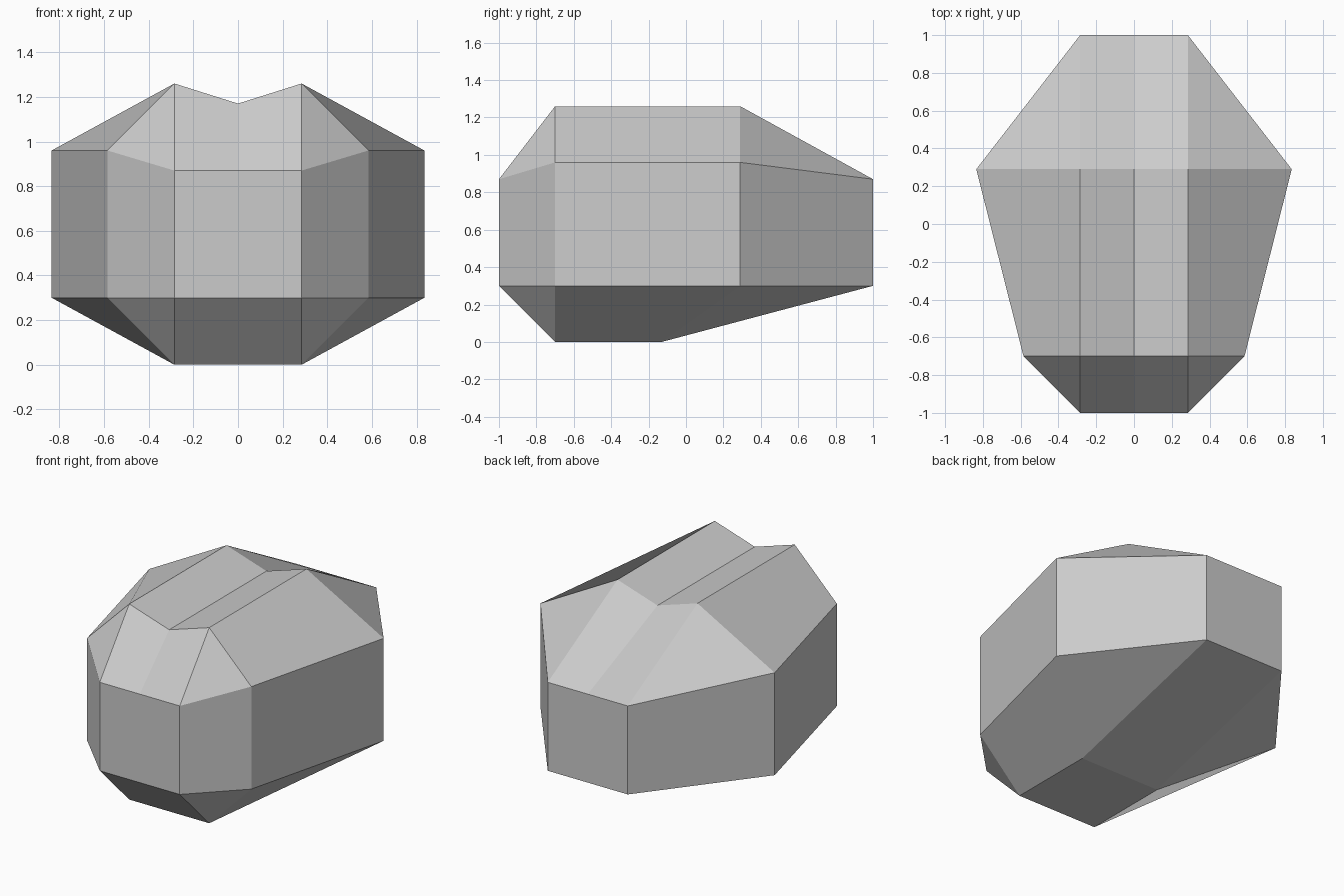
import bpy
import bmesh

if "Cube" in bpy.data.objects:
    bpy.data.objects.remove(bpy.data.objects["Cube"])

# Right half outline of the body, front centre to back centre: x, y, upper rim z
OUTLINE = [(0, -1, .87), (.285, -1, .87), (.585, -.7, .96),
           (.835, .29, .96), (.285, 1, .87), (0, 1, .87)]
WALL_BOTTOM = 0.30

bm = bmesh.new()


def loop(points):
    return [bm.verts.new(p) for p in points]


def cap(rim, inner, flip=False):
    """Join a six-point rim to a four-point inner plateau with flat facets."""
    r, i = rim, inner
    facets = [(r[0], r[1], i[1], i[0]), (i[1], r[1], r[2]),
              (i[1], r[2], r[3], i[2]), (i[2], r[3], r[4]),
              (i[2], r[4], r[5], i[3]), (i[0], i[1], i[2], i[3])]
    for f in facets:
        bm.faces.new((f[0], *reversed(f[1:])) if flip else f)


def plateau(half_width, front, back, z_edge, z_centre):
    return loop([(0, front, z_centre), (half_width, front, z_edge),
                 (half_width, back, z_edge), (0, back, z_centre)])


# Upright side walls
lower = loop([(x, y, WALL_BOTTOM) for x, y, z in OUTLINE])
upper = loop(OUTLINE)
for k in range(len(OUTLINE) - 1):
    bm.faces.new((lower[k], lower[k + 1], upper[k + 1], upper[k]))

# Grooved crown and flat tapered base
cap(upper, plateau(.285, -.7, .29, 1.26, 1.17))
cap(lower, plateau(.285, -.7, -.13, 0, 0), flip=True)

mesh = bpy.data.meshes.new("faceted_body")
bm.to_mesh(mesh)
bm.free()
body = bpy.data.objects.new("faceted_body", mesh)
bpy.context.collection.objects.link(body)

# Left half
mirror = body.modifiers.new("Mirror", 'MIRROR')
mirror.use_clip = True
